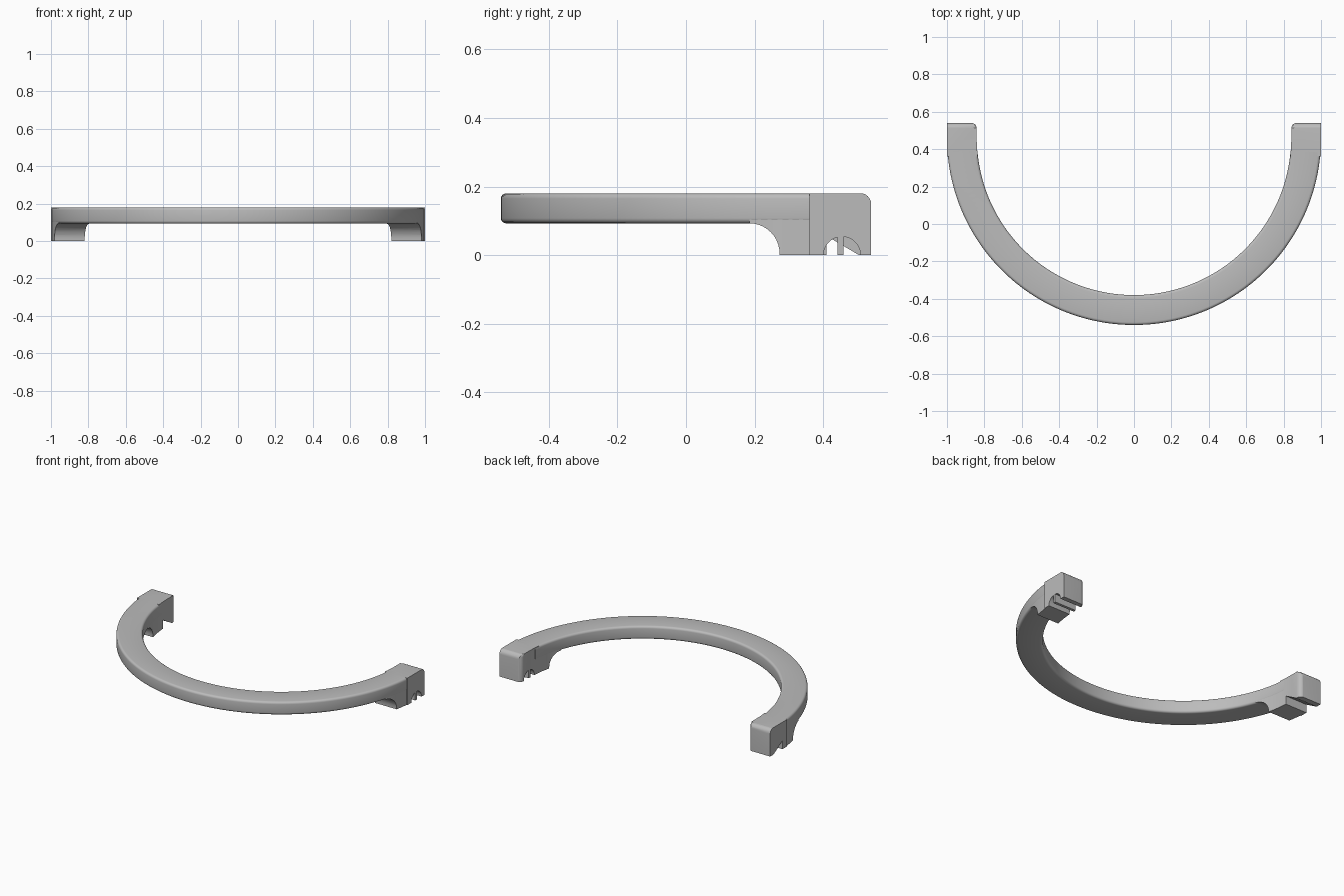
import bpy, bmesh
from math import sin, cos, pi, radians, sqrt

cube = bpy.data.objects.get("Cube")
if cube:
    bpy.data.objects.remove(cube, do_unlink=True)

CY = 0.46                      # centre of the half ring
R_OUT, R_IN = 1.0, 0.84
TOP, UNDER = 0.18, 0.093
EDGE = 0.015                   # rounding of the bar edges
STEP_Y = 0.36                  # where the end block begins
BACK = 0.54

grey = bpy.data.materials.new("satin_grey")
grey.use_nodes = True
grey.diffuse_color = (0.5, 0.5, 0.5, 1)
grey.node_tree.nodes["Principled BSDF"].inputs["Base Color"].default_value = (0.5, 0.5, 0.5, 1)


def arc(cx, cy, r, a0, a1, n=8):
    """Points on a circular arc, angles in degrees."""
    angles = [radians(a0 + (a1 - a0) * i / n) for i in range(n + 1)]
    return [(cx + r * cos(a), cy + r * sin(a)) for a in angles]


def make_object(name, bm):
    bmesh.ops.recalc_face_normals(bm, faces=bm.faces[:])
    mesh = bpy.data.meshes.new(name)
    bm.to_mesh(mesh)
    bm.free()
    mesh.materials.append(grey)
    obj = bpy.data.objects.new(name, mesh)
    bpy.context.collection.objects.link(obj)
    return obj


def smooth(obj):
    bpy.ops.object.select_all(action='DESELECT')
    obj.select_set(True)
    bpy.context.view_layer.objects.active = obj
    bpy.ops.object.shade_smooth_by_angle(angle=radians(30))


def prism(bm, low, high):
    """Closed solid between two matching outlines; returns the vertices of the second."""
    a = [bm.verts.new(p) for p in low]
    b = [bm.verts.new(p) for p in high]
    bm.faces.new(a)
    bm.faces.new(b)
    for i in range(len(a)):
        j = (i + 1) % len(a)
        bm.faces.new((a[i], a[j], b[j], b[i]))
    return b


# Curved bar: a rounded rectangle swept around the half ring
def build_bar():
    section = []
    corners = [(R_OUT - EDGE, TOP - EDGE, 0), (R_IN + EDGE, TOP - EDGE, 90),
               (R_IN + EDGE, UNDER + EDGE, 180), (R_OUT - EDGE, UNDER + EDGE, 270)]
    for r, z, a in corners:
        section += arc(r, z, EDGE, a, a + 90, 4)
    bm = bmesh.new()
    steps, inset = 96, radians(4.5)
    rings = []
    for i in range(steps + 1):
        a = pi + inset + (pi - 2 * inset) * i / steps
        rings.append([bm.verts.new((r * cos(a), CY + r * sin(a), z)) for r, z in section])
    for p, q in zip(rings, rings[1:]):
        for k in range(len(section)):
            m = (k + 1) % len(section)
            bm.faces.new((p[k], p[m], q[m], q[k]))
    bm.faces.new(rings[0])
    bm.faces.new(rings[-1])
    return make_object("curved_bar", bm)


# Foot: plan outline intersected with a side outline holding the notch
def build_foot(name, notch, side):
    def on_ring(r, y):
        return (sqrt(r * r - (y - CY) ** 2), y)

    lip = 0.001
    n = 16
    ys = [0.15 + (STEP_Y - 0.15) * i / n for i in range(n + 1)]
    outer = [on_ring(R_OUT - lip, y) for y in ys]
    outer += [(R_OUT, STEP_Y), (R_OUT, BACK + lip)]
    r = 0.03
    inner = arc(R_IN + lip + r, BACK + lip - r, r, 90, 180, 6)
    inner += [on_ring(R_IN + lip, CY - (CY - 0.15) * i / n) for i in range(n + 1)]
    plan = outer + inner
    bm = bmesh.new()
    top = prism(bm, [(x, y, -0.1) for x, y in plan], [(x, y, TOP) for x, y in plan])
    chain = top[len(outer):]
    rim = [bm.edges.get((p, q)) for p, q in zip(chain, chain[1:])]
    bmesh.ops.bevel(bm, geom=rim, offset=EDGE, segments=4, profile=0.5, affect='EDGES')
    cutter = make_object(name + "_cutter", bm)
    cutter.hide_render = True

    profile = arc(0.185, 0.005, UNDER - 0.005, 90, 0, 10) + [(0.273, 0)]
    profile += notch + [(BACK, 0)]
    profile += arc(BACK - 0.032, TOP - 0.031, 0.032, 0, 90, 6)
    profile += [(STEP_Y, 0.2), (STEP_Y, 0.12), (0.185, 0.12)]
    bm = bmesh.new()
    prism(bm, [(0.7, y, z) for y, z in profile], [(1.1, y, z) for y, z in profile])
    foot = make_object(name, bm)
    mod = foot.modifiers.new("shape", 'BOOLEAN')
    mod.operation, mod.solver, mod.object = 'INTERSECT', 'EXACT', cutter

    # Bake the shape, then mirror it onto its own side
    bpy.context.view_layer.update()
    done = bpy.data.meshes.new_from_object(foot.evaluated_get(bpy.context.evaluated_depsgraph_get()))
    foot.modifiers.clear()
    foot.data = done
    bpy.data.objects.remove(cutter, do_unlink=True)
    bm = bmesh.new()
    bm.from_mesh(done)
    for v in bm.verts:
        v.co.x *= side
    if side < 0:
        bmesh.ops.reverse_faces(bm, faces=bm.faces[:])
    bm.to_mesh(done)
    bm.free()
    return foot


# Arched notch split by a rib on one foot, wedge notch on the other
arch_notch = arc(0.455, 0, 0.054, 180, 104) + [(0.442, 0), (0.46, 0)] + arc(0.455, 0, 0.054, 84.7, 0)
wedge_notch = [(0.41, 0), (0.41, 0.056), (0.505, 0)]

parts = [build_bar(),
         build_foot("left_foot", arch_notch, 1),
         build_foot("right_foot", wedge_notch, -1)]
for part in parts:
    smooth(part)
